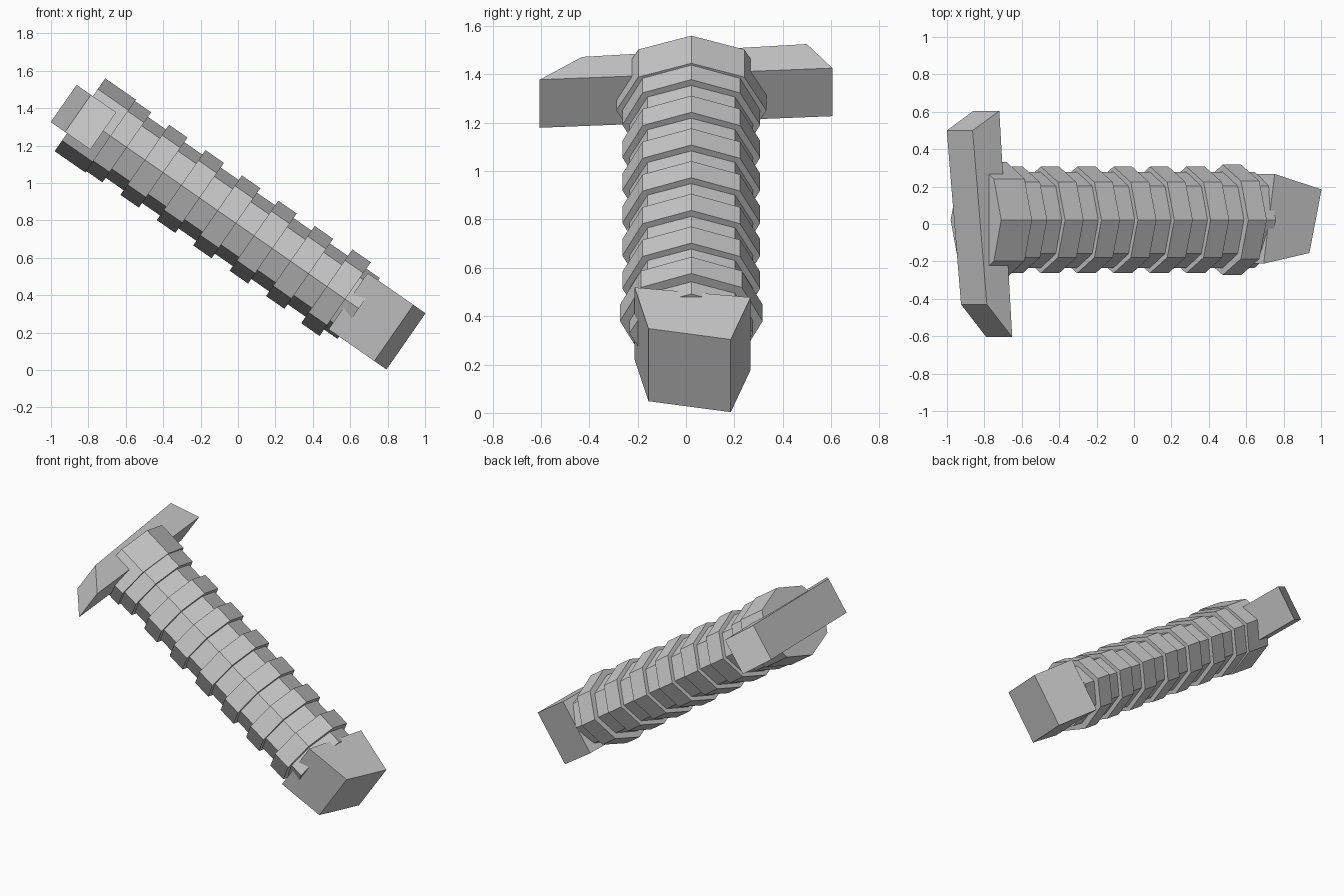
import bpy
import math
from mathutils import Vector

if "Cube" in bpy.data.objects:
    bpy.data.objects.remove(bpy.data.objects["Cube"])

# Tilted frame: t runs down the grip axis, n points up across it, y is world y
TILT = math.radians(34.8)
ALONG = Vector((math.cos(TILT), 0, -math.sin(TILT)))
ACROSS = Vector((math.sin(TILT), 0, math.cos(TILT)))
ORIGIN = Vector((-0.845, 0, 1.365))


def place(t, y, n):
    return ORIGIN + ALONG * t + ACROSS * n + Vector((0, y, 0))


def loft(name, loops):
    """Join equal-length vertex loops with quads and cap both ends."""
    k = len(loops[0])
    verts = [v for loop in loops for v in loop]
    faces = [tuple(range(k))[::-1],
             tuple(range(len(verts) - k, len(verts)))]
    for i in range(len(loops) - 1):
        for j in range(k):
            a, b = i * k + j, i * k + (j + 1) % k
            faces.append((a, b, b + k, a + k))
    mesh = bpy.data.meshes.new(name)
    mesh.from_pydata(verts, [], faces)
    obj = bpy.data.objects.new(name, mesh)
    bpy.context.collection.objects.link(obj)
    return obj


def octagon(t, half_width, half_height):
    return [place(t, 0.022 + half_width * math.cos(i * math.pi / 4),
                  half_height * math.sin(i * math.pi / 4)) for i in range(8)]


def prism(name, outline, half_height):
    """Extrude an outline of (t, y) points across the tilt plane."""
    return loft(name, [[place(t, y, n) for t, y in outline]
                       for n in (-half_height, half_height)])


# Ribbed octagonal grip: collar, seven raised bands, larger last band
collar, core, band, last = (0.31, 0.237), (0.256, 0.198), (0.285, 0.228), (0.295, 0.24)
stations = [(0.0, collar), (0.2, collar), (0.2, band), (0.305, band), (0.305, core)]
for i in range(1, 7):
    end = 0.305 + 0.237 * i
    size = last if i == 6 else band
    stations += [(end - 0.12, core), (end - 0.12, size), (end, size), (end, core)]
stations.append((1.815, core))
loft("grip", [octagon(t, *size) for t, size in stations])

# Crossguard with bevelled ends, slightly skewed to the grip
prism("crossguard", [(0.152, -0.605), (0.068, 0.605), (-0.106, 0.5), (-0.013, -0.43)], 0.121)

# Tapered pommel block
prism("pommel", [(1.746, -0.212), (2.044, -0.155), (2.123, 0.185), (1.818, 0.267)], 0.183)
